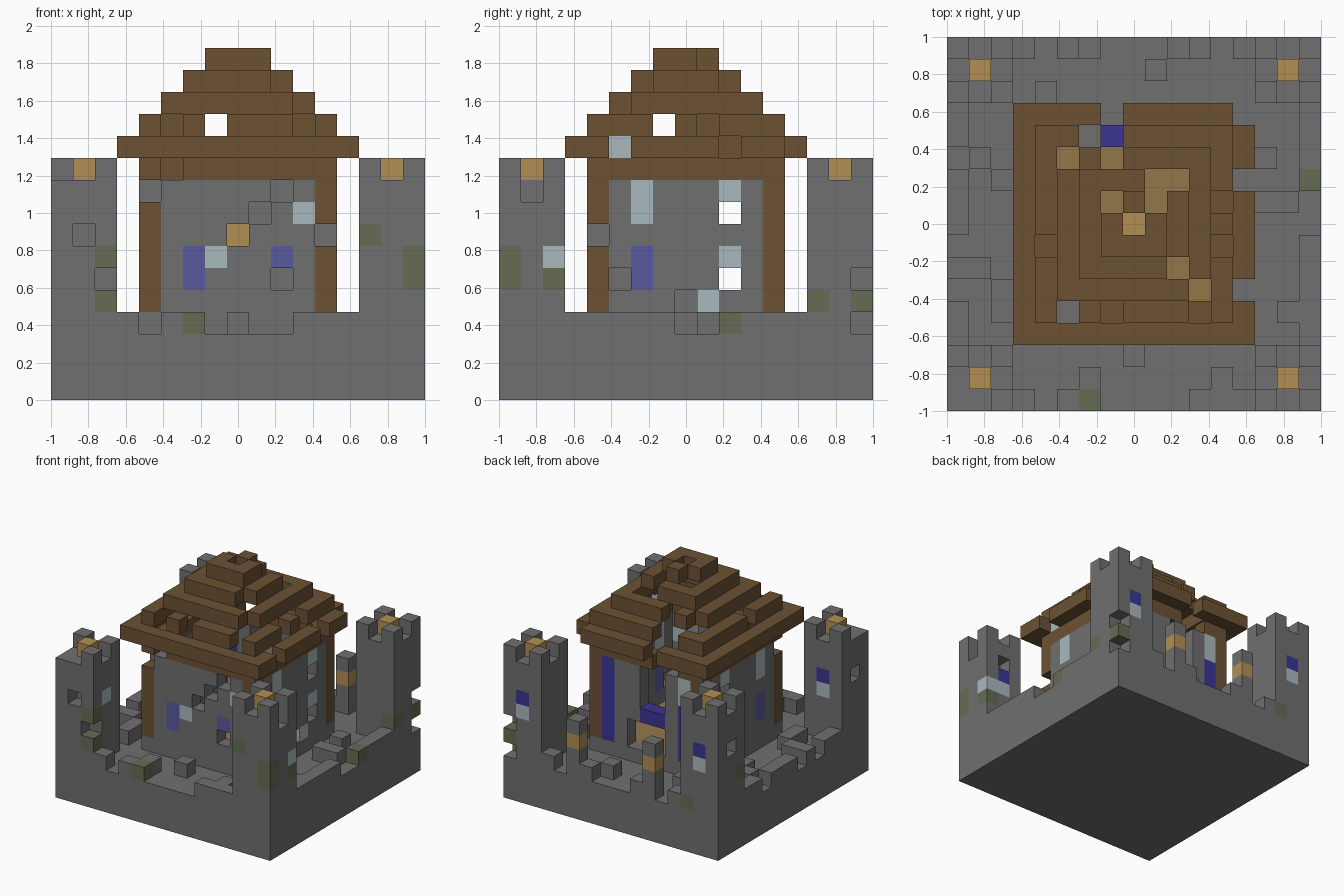
import bpy
import bmesh
import random
from itertools import product
from mathutils import Vector

default = bpy.data.objects.get("Cube")
if default:
    bpy.data.objects.remove(default, do_unlink=True)

GRID = 17
SIZE = 2 / GRID


def linear(value):
    value /= 255
    return value / 12.92 if value < 0.04045 else ((value + 0.055) / 1.055) ** 2.4


def make_material(name, *rgb):
    mat = bpy.data.materials.new(name)
    colour = (*[linear(c) for c in rgb], 1)
    mat.diffuse_color = colour
    mat.use_nodes = True
    shader = next(n for n in mat.node_tree.nodes if n.type == "BSDF_PRINCIPLED")
    shader.inputs["Base Color"].default_value = colour
    shader.inputs["Roughness"].default_value = 0.9
    return mat


materials = {
    "stone": make_material("stone grey", 112, 112, 112),
    "wood": make_material("dark wood", 108, 82, 52),
    "plank": make_material("plank tan", 148, 119, 75),
    "lantern": make_material("lantern gold", 178, 143, 84),
    "moss": make_material("mossy stone", 102, 108, 84),
    "glass": make_material("pale glass", 170, 186, 190),
    "faded": make_material("faded blue", 90, 90, 160),
    "blue": make_material("deep blue", 58, 54, 148),
}

# Blocks are collected on a grid, keyed by cell, as (part, colour)
cells = {}


def span(v):
    return (v,) if isinstance(v, int) else v


def put(part, colour, xs, ys, zs):
    for cell in product(span(xs), span(ys), span(zs)):
        cells[cell] = (part, colour)


def drop(xs, ys, zs):
    for cell in product(span(xs), span(ys), span(zs)):
        cells.pop(cell, None)


def paint(colour, xs, ys, zs):
    for cell in product(span(xs), span(ys), span(zs)):
        if cell in cells:
            cells[cell] = (cells[cell][0], colour)


def ring(part, colour, low, zs):
    """Square one-block-thick ring, centred on the grid."""
    high = GRID - 1 - low
    side = range(low, high + 1)
    for edge in (low, high):
        put(part, colour, side, edge, zs)
        put(part, colour, edge, side, zs)


whole = range(GRID)
last = GRID - 1

# Solid plinth and low parapet
put("plinth", "stone", whole, whole, range(3))
ring("parapet", "stone", 0, 3)
for gap in (4, 7, 8, 9, 10):
    drop(gap, 0, 3)
for gap in (8, 9):
    drop(last, gap, 3)
for gap in (5, 7, 11):
    drop(0, gap, 3)
for gap in (4, 7, 8, 9, 12):
    drop(gap, last, 3)
paint("moss", 6, 0, 3)
paint("moss", last, 10, 3)

# Loose stones in the yard
random.seed(5)
for x, y in ((9, 15), (15, 9), (8, 2), (12, 1), (1, 6), (6, 1), (15, 4), (2, 4), (1, 11), (4, 14)):
    put("yard_stones", "stone", x, y, 3)
for n in range(6):
    put("yard_stones", "stone", random.choice((1, 2, 14, 15)), random.randint(4, 12), 3)

# Corner towers with battlements and lanterns
for x0, y0 in product((0, 14), (0, 14)):
    put("towers", "stone", range(x0, x0 + 3), range(y0, y0 + 3), range(3, 10))
    for x, y in product((x0, x0 + 2), (y0, y0 + 2)):
        put("towers", "stone", x, y, 10)
    put("lanterns", "lantern", x0 + 1, y0 + 1, 10)
    paint("blue", x0 + 1, y0 + 2, 7)
    paint("glass", x0 + 1, y0 + 2, 6)
drop(0, 0, 10)
drop(1, 0, 7)
drop(2, 0, 5)
drop(15, 2, 8)
drop(last, 1, 9)
drop(last, last, (3, 5))
drop(0, 15, 7)
drop(0, 1, 7)
paint("moss", 2, 0, (4, 6))
paint("moss", 14, 0, 7)
paint("moss", last, 0, (5, 6))
paint("moss", last, 2, 5)
paint("glass", last, 2, 6)
paint("glass", 2, 1, 7)
paint("moss", last, 14, 4)
paint("moss", last, last, 4)
paint("moss", 2, last, 3)
paint("moss", 0, 14, 5)

# Gate posts in the back parapet
for x in (5, 11):
    put("gate_posts", "stone", x, last, range(3, 7))
    paint("lantern", x, last, 5)

# House: floor, stone walls, log corner posts, top beams
put("house_floor", "plank", range(5, 12), range(5, 12), 3)
ring("house_walls", "stone", 4, range(3, 10))
for x, y in product((4, 12), (4, 12)):
    put("corner_posts", "wood", x, y, range(4, 10))
ring("top_beams", "wood", 4, 10)

# Front wall openings and panes
paint("faded", 6, 4, (5, 6))
paint("faded", 10, 4, 6)
paint("glass", 7, 4, 6)
paint("glass", 11, 4, 8)
for x, z in ((8, 7), (9, 8), (10, 9), (10, 5), (4, 9), (12, 7)):
    drop(x, 4, z)
put("hanging_lantern", "lantern", 8, 8, 7)

# Side wall openings and panes
for x in (4, 12):
    paint("glass", x, 6, (8, 9))
    paint("faded", x, 6, (5, 6))
    paint("glass", x, 10, (6, 9))
    drop(x, 10, (5, 8))
paint("glass", 12, 9, 4)
drop(12, 8, 4)
drop(12, 5, 5)

# Back wall: tall windows, broken doorway and banner beam
paint("blue", (5, 11), 12, range(4, 10))
paint("glass", 5, 12, (8, 9))
drop((7, 8, 9), 12, (4, 5))
drop((7, 8), 12, (7, 8, 9))
paint("blue", (7, 8), 12, 6)

# Stepped roof of shrinking rings
for step in range(5):
    ring("roof", "wood", 3 + step, 11 + step)

# Missing roof and beam blocks
drop((6, 7), 12, (10, 12))
drop(5, 4, (10, 12))
drop((7, 11), 4, 12)
drop(7, 13, 11)
drop(13, (5, 10, 13), 11)
drop(12, (7, 9), 12)
drop(4, 7, 12)
for x, y in ((5, 11), (7, 11), (11, 5)):
    drop(x, y, 13)
for x, y in ((9, 10), (10, 10), (10, 6)):
    drop(x, y, 14)
drop((7, 9), 9, 15)
put("roof_pane", "glass", 12, 5, 11)

# One mesh per part, keeping only the exposed block faces
SIDES = [Vector(s * (a == n) for n in range(3)) for a in range(3) for s in (-1, 1)]


def build(part):
    bm = bmesh.new()
    slots = []
    origin = Vector((GRID / 2, GRID / 2, 0))
    for cell, (owner, colour) in cells.items():
        if owner != part:
            continue
        if colour not in slots:
            slots.append(colour)
        centre = Vector(cell) + Vector((0.5, 0.5, 0.5)) - origin
        for side in SIDES:
            if tuple(int(c + d) for c, d in zip(cell, side)) in cells:
                continue
            u = Vector((side.y, side.z, side.x))
            v = side.cross(u)
            corners = [side + u + v, side - u + v, side - u - v, side + u - v]
            face = bm.faces.new([bm.verts.new((centre + c / 2) * SIZE) for c in corners])
            face.material_index = slots.index(colour)
    bmesh.ops.remove_doubles(bm, verts=bm.verts, dist=SIZE / 100)
    mesh = bpy.data.meshes.new(part)
    bm.to_mesh(mesh)
    bm.free()
    for colour in slots:
        mesh.materials.append(materials[colour])
    bpy.context.collection.objects.link(bpy.data.objects.new(part, mesh))


for part in sorted({owner for owner, colour in cells.values()}):
    build(part)
